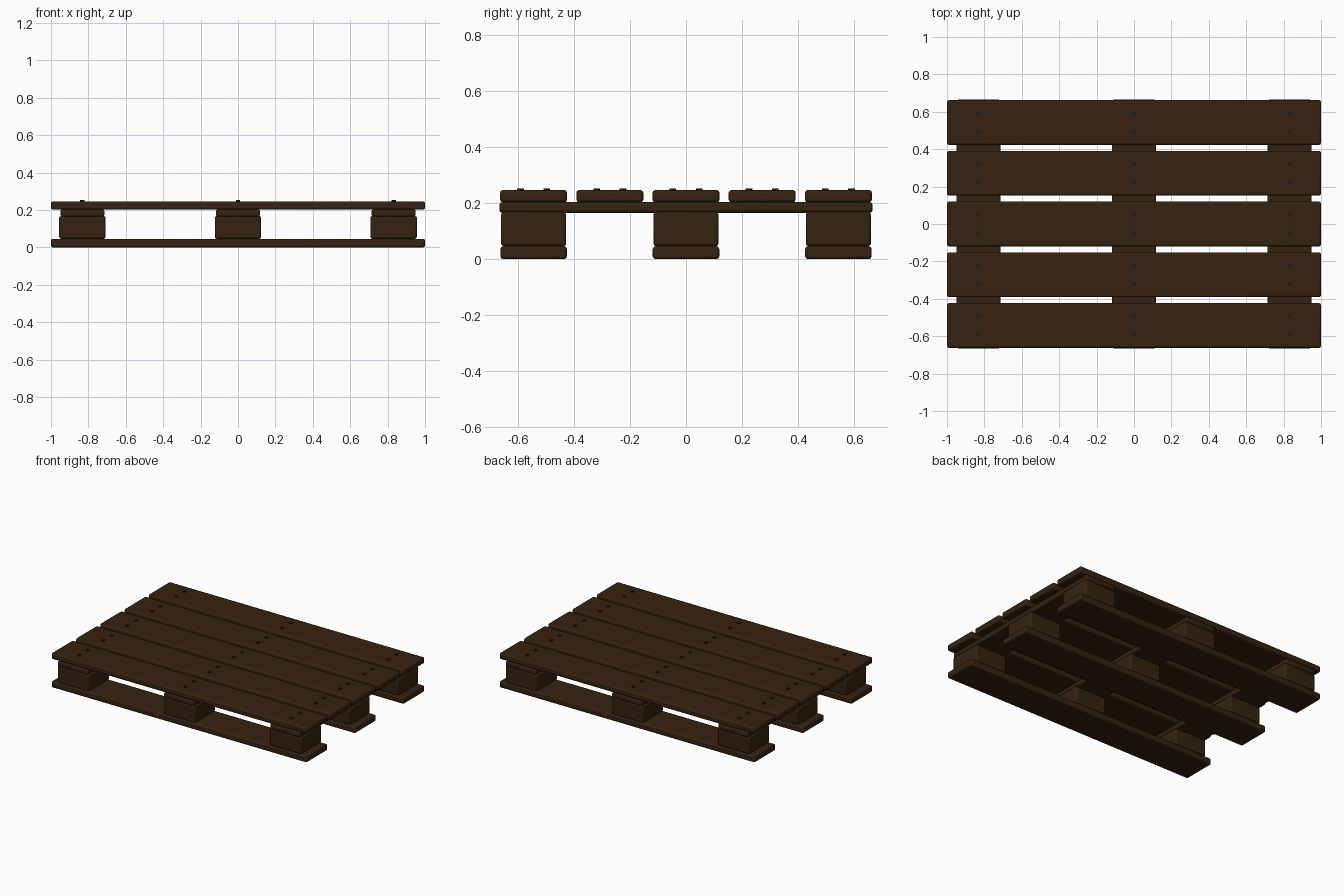
import bpy

if "Cube" in bpy.data.objects:
    bpy.data.objects.remove(bpy.data.objects["Cube"])


def material(name, rgb):
    m = bpy.data.materials.new(name)
    m.diffuse_color = (*rgb, 1.0)
    m.use_nodes = True
    m.node_tree.nodes["Principled BSDF"].inputs["Base Color"].default_value = m.diffuse_color
    return m


WOOD = material("dark_brown_wood", (0.036, 0.0165, 0.0052))
STEEL = material("dark_steel", (0.012, 0.013, 0.016))


def timber(name, x, y, z0, z1, length, width, bevel=0.01):
    """Rounded-edge piece of wood between heights z0 and z1."""
    bpy.ops.mesh.primitive_cube_add(size=1, location=(x, y, (z0 + z1) / 2))
    ob = bpy.context.object
    ob.name = name
    ob.scale = (length, width, z1 - z0)
    bpy.ops.object.transform_apply(location=False, rotation=False, scale=True)
    ob.data.materials.append(WOOD)
    mod = ob.modifiers.new("rounded_edges", 'BEVEL')
    mod.width = bevel
    mod.segments = 2
    bpy.ops.object.shade_smooth_by_angle()


def nail(x, y):
    bpy.ops.mesh.primitive_cylinder_add(vertices=8, radius=0.012, depth=0.02,
                                        location=(x, y, 0.242))
    bpy.context.object.name = "nail"
    bpy.context.object.data.materials.append(STEEL)


COLUMNS = (-0.832, 0.0, 0.832)
ROWS = (-0.543, 0.0, 0.543)

# Bottom runners and the spacer blocks standing on them
for y in ROWS:
    timber("bottom_board", 0, y, 0.0, 0.046, 2.0, 0.237)
    for x in COLUMNS:
        timber("spacer_block", x, y, 0.046, 0.168, 0.248, 0.232)

# Cross boards over the blocks
for x in COLUMNS:
    timber("cross_board", x, 0, 0.165, 0.203, 0.236, 1.33)

# Deck boards, each fixed with a pair of nails at every cross board
for i in range(-2, 3):
    y = i * 0.2715
    timber("deck_board", 0, y, 0.202, 0.246, 2.0, 0.239)
    for x in COLUMNS:
        for dy in (-0.047, 0.047):
            nail(x, y + dy)
